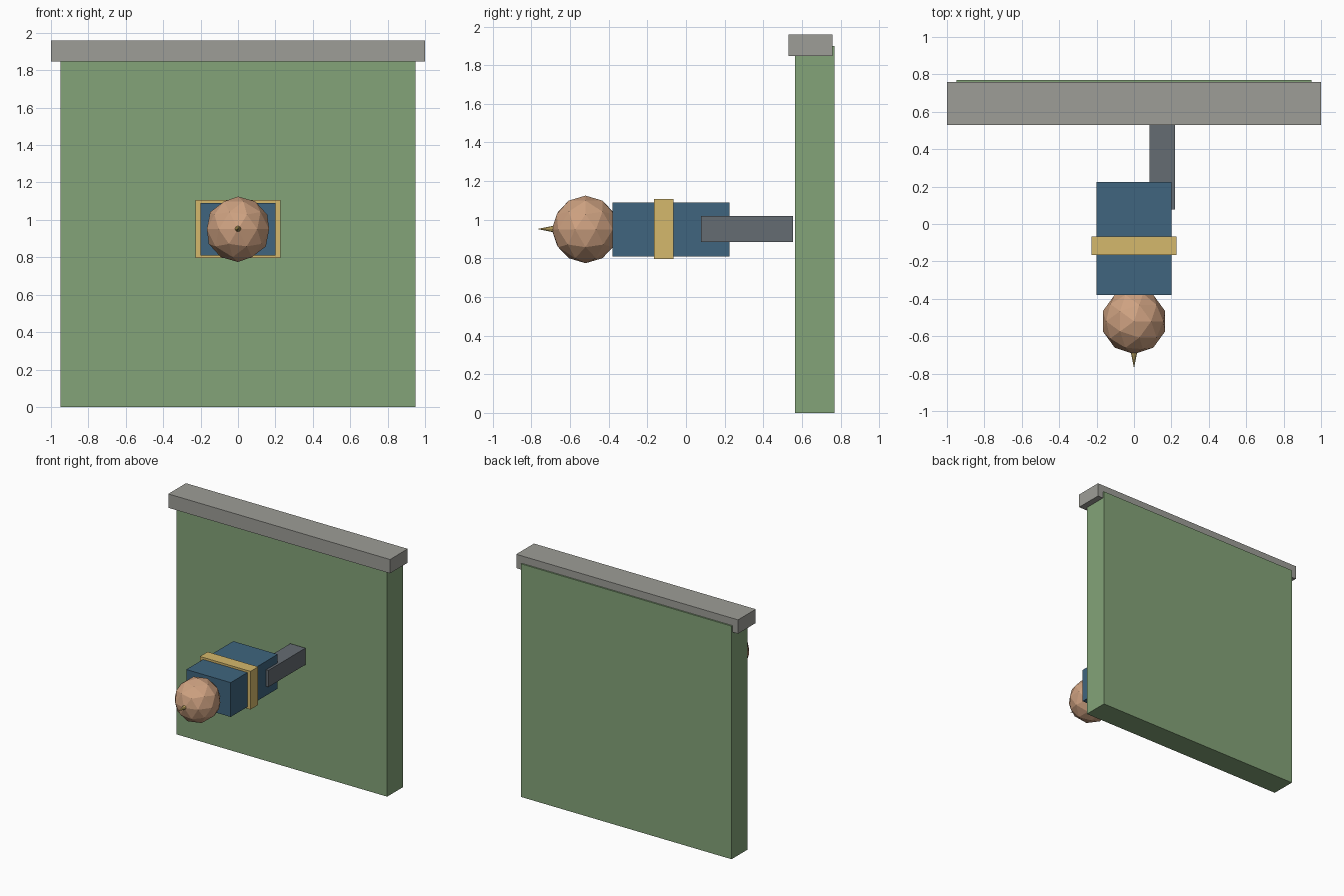
import bpy

if "Cube" in bpy.data.objects:
    bpy.data.objects.remove(bpy.data.objects["Cube"])


def material(name, rgb):
    m = bpy.data.materials.new(name)
    m.diffuse_color = (*rgb, 1)
    m.use_nodes = True
    m.node_tree.nodes["Principled BSDF"].inputs["Base Color"].default_value = m.diffuse_color
    return m


green = material("green", (0.23, 0.37, 0.19))
blue = material("blue", (0.05, 0.13, 0.21))
gold = material("gold", (0.66, 0.48, 0.15))
skin = material("skin", (0.62, 0.36, 0.22))
slate = material("slate", (0.13, 0.15, 0.17))
stone = material("stone", (0.34, 0.34, 0.31))


def finish(name, mat):
    ob = bpy.context.object
    ob.name = ob.data.name = name
    ob.data.materials.append(mat)
    bpy.ops.object.transform_apply(location=False, rotation=True, scale=True)
    return ob


def box(name, x, y, z, mat):
    spans = (x, y, z)
    bpy.ops.mesh.primitive_cube_add(size=1, location=[(a + b) / 2 for a, b in spans])
    bpy.context.object.scale = [b - a for a, b in spans]
    return finish(name, mat)


def ball(name, radius, location, mat, scale=(1, 1, 1)):
    bpy.ops.mesh.primitive_ico_sphere_add(subdivisions=2, radius=radius, location=location)
    bpy.context.object.scale = scale
    return finish(name, mat)


# Wall and its coping
box("wall", (-0.95, 0.95), (0.565, 0.77), (0, 1.9), green)
box("coping", (-1, 1), (0.53, 0.758), (1.847, 1.96), stone)

# Body with strap, and the side arm reaching to the wall
box("body", (-0.2, 0.2), (-0.38, 0.225), (0.81, 1.09), blue)
box("strap", (-0.228, 0.228), (-0.165, -0.066), (0.796, 1.107), gold)
box("arm", (0.083, 0.22), (0.077, 0.555), (0.885, 1.02), slate)

# Faceted head
ball("head", 0.175, (0, -0.52, 0.95), skin)

# Slim pointed tip on the head
bpy.ops.mesh.primitive_cone_add(vertices=8, radius1=0.018, radius2=0, depth=0.09,
                                location=(0, -0.725, 0.952), rotation=(1.5708, 0, 0))
finish("tip", gold)
